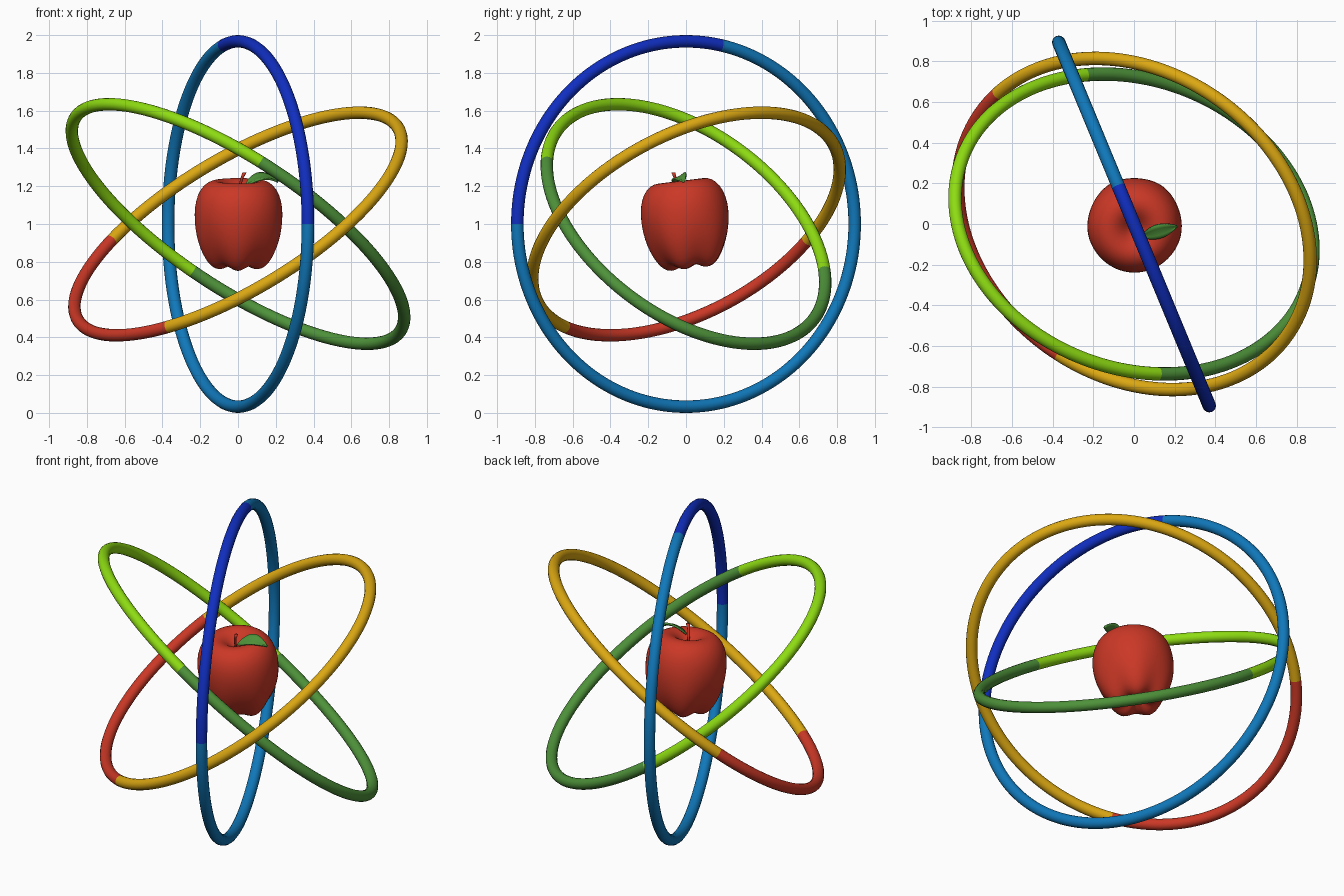
import bpy, bmesh, math
from mathutils import Vector, Matrix

if "Cube" in bpy.data.objects:
    bpy.data.objects.remove(bpy.data.objects["Cube"])


def material(name, srgb):
    m = bpy.data.materials.new(name)
    m.diffuse_color = [((c / 255 + 0.055) / 1.055) ** 2.4 for c in srgb] + [1]
    m.use_nodes = True
    m.node_tree.nodes["Principled BSDF"].inputs["Base Color"].default_value = m.diffuse_color
    return m


red = material("red", (203, 56, 38))
yellow = material("yellow", (220, 168, 18))
lime = material("lime", (142, 220, 18))
green = material("green", (78, 146, 58))
blue = material("blue", (16, 120, 186))
navy = material("dark_blue", (16, 46, 192))
CENTRE = Vector((0, 0, 1))


def finish(name, bm, mats):
    bmesh.ops.recalc_face_normals(bm, faces=bm.faces[:])
    for f in bm.faces:
        f.smooth = True
    me = bpy.data.meshes.new(name)
    bm.to_mesh(me)
    bm.free()
    for m in mats:
        me.materials.append(m)
    ob = bpy.data.objects.new(name, me)
    bpy.context.collection.objects.link(ob)
    return ob


def skin(bm, rows, closed_rows=False):
    """Bridge rings of vertices, returning faces per row."""
    out, n = [], len(rows[0])
    for i in range(len(rows) if closed_rows else len(rows) - 1):
        a, b = rows[i], rows[(i + 1) % len(rows)]
        out.append([bm.faces.new((a[j], a[(j + 1) % n], b[(j + 1) % n], b[j]))
                    for j in range(n)])
    return out


def ring(name, u, w, accent, mats, tube=0.033, segs=180, sides=16):
    """Elliptical hoop with half axes u and w; accent = start and end degrees."""
    u, w = Vector(u), Vector(w)
    normal = u.cross(w).normalized()
    bm = bmesh.new()
    rows = []
    for i in range(segs):
        t = math.tau * i / segs
        p = CENTRE + u * math.cos(t) + w * math.sin(t)
        tangent = (w * math.cos(t) - u * math.sin(t)).normalized()
        out = tangent.cross(normal)
        rows.append([bm.verts.new(p + tube * (out * math.cos(a) + normal * math.sin(a)))
                     for a in (math.tau * j / sides for j in range(sides))])
    for i, faces in enumerate(skin(bm, rows, True)):
        deg = (i + 0.5) * 360 / segs
        inside = (deg - accent[0]) % 360 < accent[1] - accent[0]
        for f in faces:
            f.material_index = int(inside)
    return finish(name, bm, mats)


# Three crossing hoops
ring("upright_ring", (0.370, -0.893, 0), (0, 0, 0.967), (0, 102), (blue, navy))
ring("yellow_ring", (0.845, 0, 0.513), (-0.19, 0.814, 0.29), (128, 232), (yellow, red))
ring("green_ring", (-0.867, 0, 0.553), (0.15, -0.737, 0.31), (-84, 89), (green, lime))

# Apple body: lathed profile with five soft lobes at the base
profile = [(0.004, 0.165), (0.025, 0.172), (0.05, 0.195), (0.08, 0.218), (0.12, 0.231),
           (0.165, 0.22), (0.205, 0.18), (0.228, 0.12), (0.235, 0.05), (0.23, -0.02),
           (0.215, -0.09), (0.19, -0.15), (0.16, -0.2), (0.125, -0.228), (0.085, -0.233),
           (0.045, -0.215), (0.004, -0.195)]
tilt = Matrix.Translation((0.003, 0, 1.003)) @ Matrix.Rotation(math.radians(7), 4, 'X')
bm = bmesh.new()
rows = []
for r, z in profile:
    low = max(0, min(1, (0.08 - z) / 0.3))
    row = []
    for j in range(40):
        a = math.tau * j / 40
        lobe = math.cos(5 * (a + 0.35))
        rr = r * (1 + 0.04 * low * lobe)
        zz = z - 0.012 * low * lobe * min(1, r / 0.1)
        row.append(bm.verts.new(tilt @ Vector((rr * math.cos(a), rr * math.sin(a), zz))))
    rows.append(row)
skin(bm, rows)
bm.faces.new(rows[0])
bm.faces.new(rows[-1])
apple = finish("apple", bm, [red])
sub = apple.modifiers.new("smooth", 'SUBSURF')
sub.levels = sub.render_levels = 1

# Stem: short tapered stalk, wider at the top
bm = bmesh.new()
rows = []
for x, y, z, r in ((0.005, -0.025, 1.15, 0.007), (0.012, -0.045, 1.21, 0.007),
                   (0.022, -0.058, 1.245, 0.008), (0.034, -0.067, 1.272, 0.011)):
    rows.append([bm.verts.new((x + r * math.cos(math.tau * j / 10),
                               y + r * math.sin(math.tau * j / 10), z)) for j in range(10)])
skin(bm, rows)
bm.faces.new(rows[0])
bm.faces.new(rows[-1])
finish("stem", bm, [red])

# Leaf: arched blade, pointed at both ends
bm = bmesh.new()
start, end = Vector((0.04, -0.06, 1.205)), Vector((0.212, -0.012, 1.222))
side = Vector((-0.25, 0.85, 0.45)).normalized()
rows = []
for i in range(13):
    t = i / 12
    mid = start.lerp(end, t) + Vector((0, 0, 0.035 * math.sin(math.pi * t)))
    half = 0.002 + 0.036 * math.sin(math.pi * t ** 0.9) ** 0.8 if 0 < i < 12 else 0.002
    rows.append([bm.verts.new(mid + side * half * s + Vector((0, 0, 0.006 * s * s)))
                 for s in (-1, -0.5, 0, 0.5, 1)])
for a, b in zip(rows, rows[1:]):
    for j in range(4):
        bm.faces.new((a[j], a[j + 1], b[j + 1], b[j]))
leaf = finish("leaf", bm, [green])
solid = leaf.modifiers.new("thickness", 'SOLIDIFY')
solid.thickness = 0.01
solid.offset = 0
